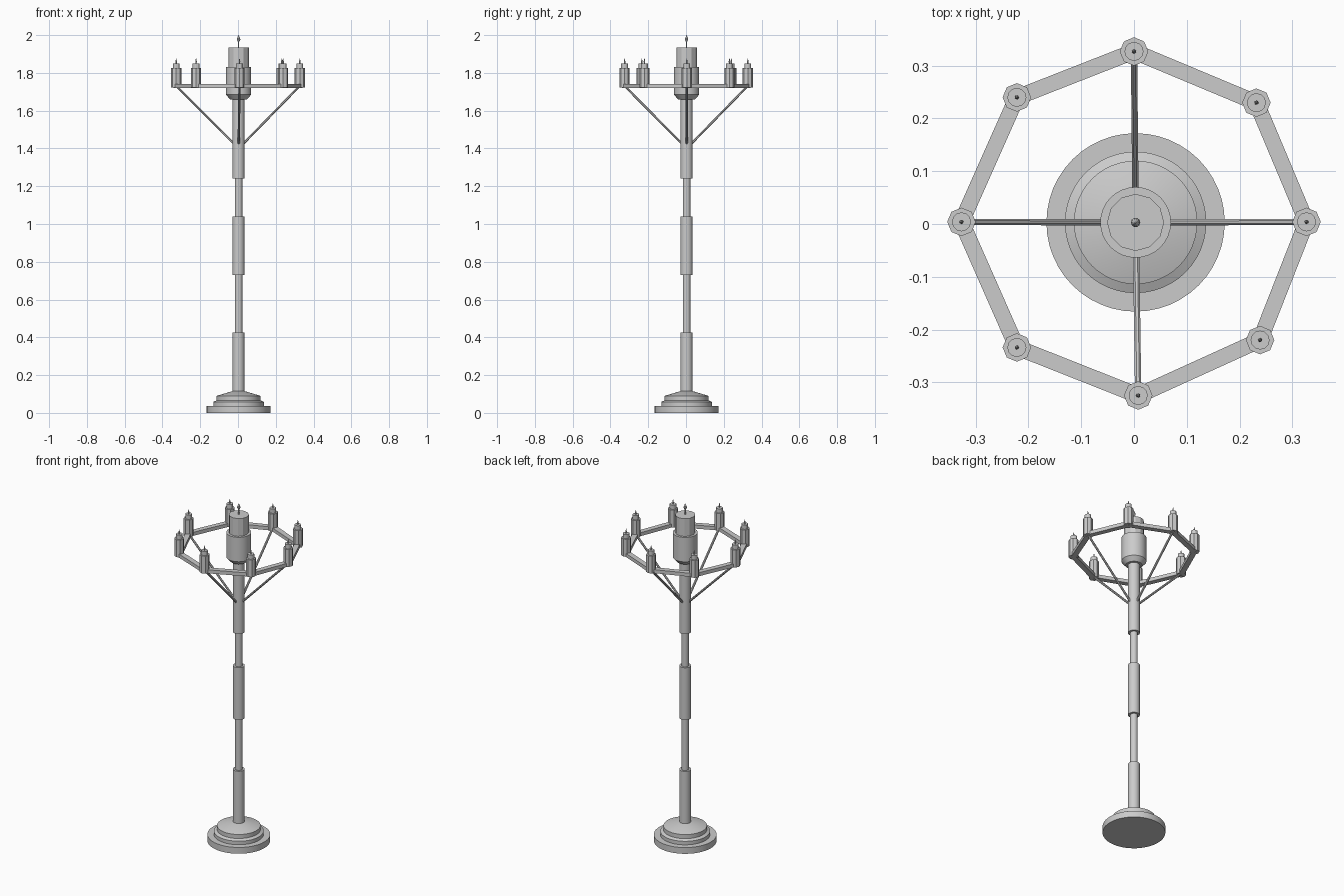
import bpy
import bmesh
from math import cos, sin, pi, radians
from mathutils import Vector

cube = bpy.data.objects.get("Cube")
if cube:
    bpy.data.objects.remove(cube, do_unlink=True)

grey = bpy.data.materials.new("grey_metal")
grey.use_nodes = True
COLOUR = (0.6, 0.6, 0.6, 1)
grey.diffuse_color = COLOUR
grey.node_tree.nodes["Principled BSDF"].inputs["Base Color"].default_value = COLOUR

CX = CY = 0.003


def finish(name, bm, smooth):
    """Turn a bmesh into a named, coloured object."""
    bmesh.ops.recalc_face_normals(bm, faces=bm.faces)
    mesh = bpy.data.meshes.new(name)
    bm.to_mesh(mesh)
    bm.free()
    mesh.materials.append(grey)
    ob = bpy.data.objects.new(name, mesh)
    bpy.context.collection.objects.link(ob)
    if smooth:
        bpy.ops.object.select_all(action="DESELECT")
        ob.select_set(True)
        bpy.context.view_layer.objects.active = ob
        bpy.ops.object.shade_smooth_by_angle(angle=radians(28))
    return ob


def lathe(name, profile, sides, at=(CX, CY), smooth=True):
    """Capped solid of revolution from (radius, height) pairs."""
    bm = bmesh.new()
    rings = []
    for r, z in profile:
        rings.append([bm.verts.new((at[0] + r * cos(2 * pi * i / sides),
                                    at[1] + r * sin(2 * pi * i / sides), z))
                      for i in range(sides)])
    for a, b in zip(rings, rings[1:]):
        for i in range(sides):
            j = (i + 1) % sides
            bm.faces.new((a[i], a[j], b[j], b[i]))
    bm.faces.new(rings[0][::-1])
    bm.faces.new(rings[-1])
    return finish(name, bm, smooth)


def bar(name, start, end, width, height, sides=4):
    """Straight bar between two points: a box, or a rod with more sides."""
    start, end = Vector(start), Vector(end)
    along = (end - start).normalized()
    side = along.cross(Vector((0, 0, 1))).normalized()
    up = side.cross(along)
    grow = 1 / cos(pi / sides)
    bm = bmesh.new()
    ends = []
    for p in (start, end):
        ring = []
        for i in range(sides):
            a = 2 * pi * (i + 0.5) / sides
            ring.append(bm.verts.new(p + side * cos(a) * grow * width / 2
                                     + up * sin(a) * grow * height / 2))
        ends.append(ring)
    for i in range(sides):
        j = (i + 1) % sides
        bm.faces.new((ends[0][i], ends[0][j], ends[1][j], ends[1][i]))
    bm.faces.new(ends[0][::-1])
    bm.faces.new(ends[1])
    return finish(name, bm, sides > 4)


# Stepped foot
lathe("base", [(0.169, 0), (0.169, 0.037), (0.134, 0.037), (0.134, 0.058),
               (0.117, 0.066), (0.117, 0.09), (0.033, 0.115)], 48)

# Pole with thick and thin sections
THICK, THIN = 0.032, 0.02
pole = []
for r, low, high in [(THICK, 0.1, 0.425), (THIN, 0.425, 0.73), (THICK, 0.73, 1.04),
                     (THIN, 1.04, 1.24), (THICK, 1.24, 1.67)]:
    pole += [(r, low), (r, high)]
lathe("pole", pole, 24)

# Central holder, candle, wick and flame
lathe("central_holder", [(0.045, 1.66), (0.067, 1.685), (0.067, 1.83)], 32)
lathe("central_candle", [(0.054, 1.82), (0.054, 1.935)], 12, smooth=False)
lathe("central_wick", [(0.003, 1.93), (0.003, 1.975)], 8)
lathe("central_flame", [(0.003, 1.965), (0.009, 1.974), (0.009, 1.98), (0.001, 2.0)], 10)

# Ring corners, each with a small candle
corners = [(0.327, 0.004), (0.232, 0.23), (0, 0.327), (-0.222, 0.24),
           (-0.327, 0.004), (-0.222, -0.234), (0.008, -0.325), (0.239, -0.22)]
for i, spot in enumerate(corners):
    after = corners[(i + 1) % len(corners)]
    bar(f"ring_bar_{i}", (*spot, 1.731), (*after, 1.731), 0.03, 0.021)
    lathe(f"candle_holder_{i}", [(0.027, 1.722), (0.027, 1.825)], 8, spot, False)
    lathe(f"small_candle_{i}", [(0.018, 1.82), (0.018, 1.85)], 12, spot)
    lathe(f"small_wick_{i}", [(0.003, 1.845), (0.004, 1.86), (0.001, 1.876)], 8, spot)

# Slanted struts from the pole to every second corner
for i, (x, y) in enumerate(corners[::2]):
    d = Vector((x, y)).normalized()
    bar(f"strut_{i}", (CX + d.x * 0.025, CY + d.y * 0.025, 1.425),
        (x - d.x * 0.005, y - d.y * 0.005, 1.726), 0.012, 0.012, 8)
